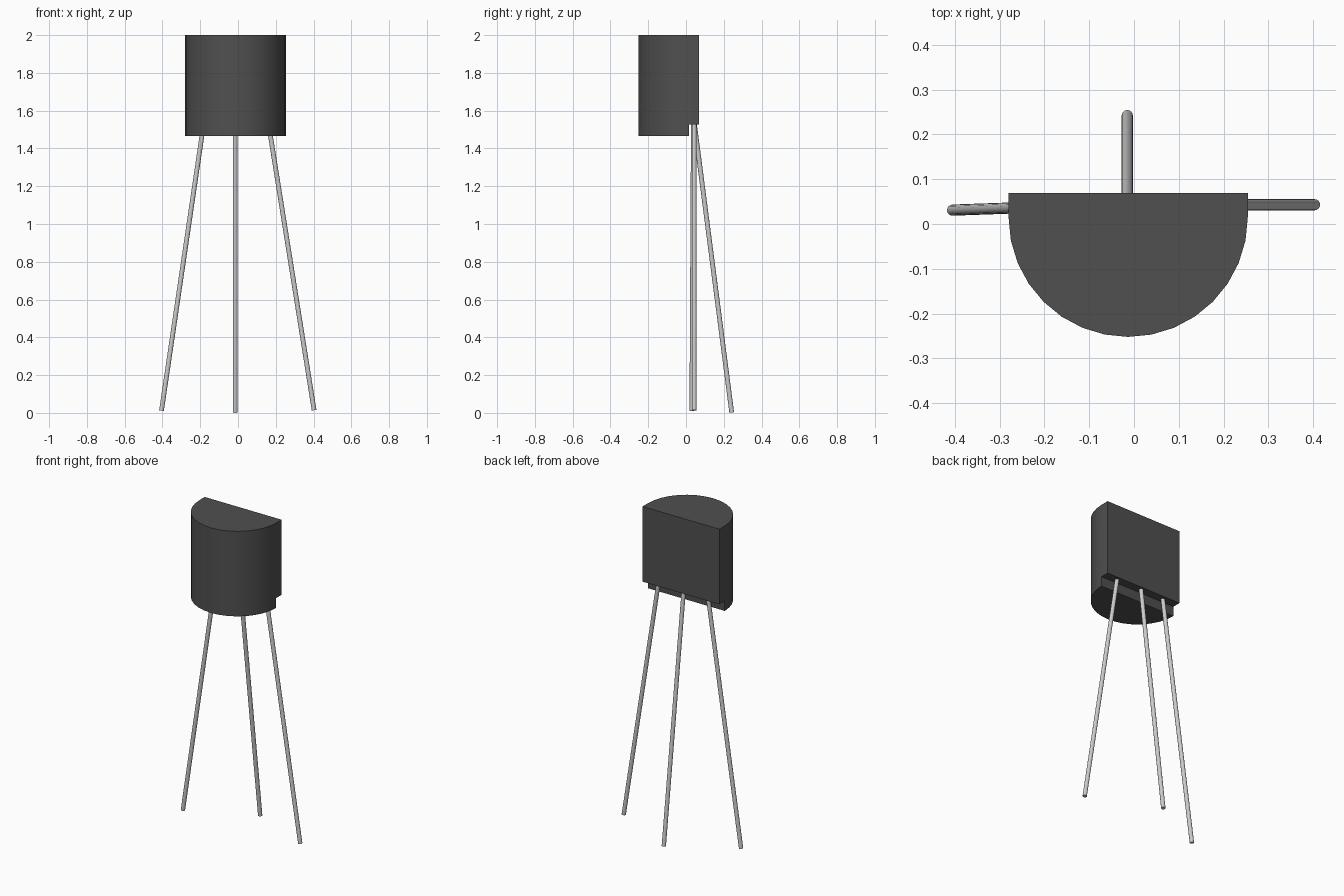
import bpy, bmesh, math
from mathutils import Vector

if "Cube" in bpy.data.objects:
    bpy.data.objects.remove(bpy.data.objects["Cube"])


def material(name, grey):
    mat = bpy.data.materials.new(name)
    mat.diffuse_color = (grey, grey, grey, 1)
    mat.use_nodes = True
    mat.node_tree.nodes["Principled BSDF"].inputs["Base Color"].default_value = mat.diffuse_color
    return mat


def finish(name, bm, mat):
    bmesh.ops.recalc_face_normals(bm, faces=bm.faces)
    mesh = bpy.data.meshes.new(name)
    bm.to_mesh(mesh)
    bm.free()
    obj = bpy.data.objects.new(name, mesh)
    bpy.context.collection.objects.link(obj)
    mesh.materials.append(mat)
    bpy.ops.object.select_all(action='DESELECT')
    obj.select_set(True)
    bpy.context.view_layer.objects.active = obj
    bpy.ops.object.shade_smooth_by_angle(angle=math.radians(30))
    return obj


plastic = material("dark_plastic", 0.08)
metal = material("lead_metal", 0.6)

# Body: half-round casing with a flat back and a step cut under the back edge
CX, CY, R, BACK, SEG = -0.013, 0.015, 0.267, 0.069, 16
Z_BOTTOM, Z_STEP, Z_TOP = 1.465, 1.527, 2.0


def arc(bm, z):
    return [bm.verts.new((CX - R * math.cos(math.pi * i / SEG),
                          CY - R * math.sin(math.pi * i / SEG), z))
            for i in range(SEG + 1)]


bm = bmesh.new()
low, mid, top = (arc(bm, z) for z in (Z_BOTTOM, Z_STEP, Z_TOP))
back_mid, back_top = ([bm.verts.new((CX + s * R, BACK, z)) for s in (-1, 1)]
                      for z in (Z_STEP, Z_TOP))
for a, b in ((low, mid), (mid, top)):
    for i in range(SEG):
        bm.faces.new((a[i], a[i + 1], b[i + 1], b[i]))
bm.faces.new(low)                                              # underside
bm.faces.new((low[0], low[-1], mid[-1], mid[0]))               # step wall
bm.faces.new((mid[0], mid[-1], back_mid[1], back_mid[0]))      # step ledge
bm.faces.new((back_mid[0], back_mid[1], back_top[1], back_top[0]))
for end, side in ((0, 0), (-1, 1)):                            # straight sides
    bm.faces.new((mid[end], back_mid[side], back_top[side], top[end]))
bm.faces.new(top + [back_top[1], back_top[0]])
finish("casing", bm, plastic)


# Leads: thin straight rods splaying out from the step ledge
def lead(name, foot, head, radius=0.0125):
    foot, head = Vector(foot), Vector(head)
    axis = head - foot
    bm = bmesh.new()
    bmesh.ops.create_cone(bm, cap_ends=True, segments=16, radius1=radius,
                          radius2=radius, depth=axis.length)
    rot = axis.to_track_quat('Z', 'Y').to_matrix()
    bmesh.ops.rotate(bm, matrix=rot, verts=bm.verts)
    bmesh.ops.translate(bm, vec=(foot + head) / 2, verts=bm.verts)
    finish(name, bm, metal)


lead("left_lead", (-0.405, 0.031, 0.012), (-0.181, 0.039, 1.535))
lead("middle_lead", (-0.015, 0.242, 0.002), (-0.015, 0.044, 1.535))
lead("right_lead", (0.403, 0.043, 0.014), (0.161, 0.043, 1.535))
